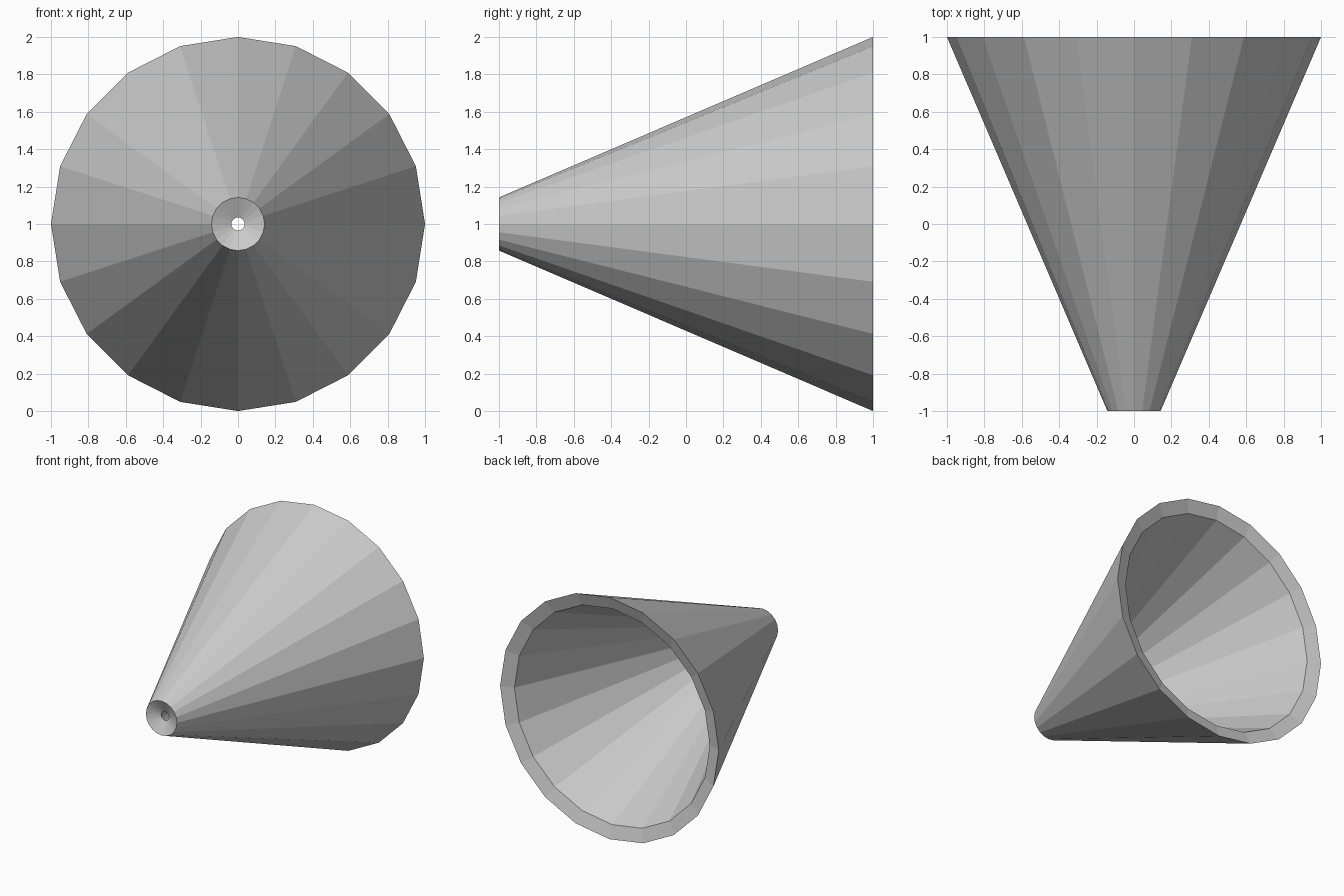
import bpy, bmesh
from math import sin, cos, tau

if "Cube" in bpy.data.objects:
    bpy.data.objects.remove(bpy.data.objects["Cube"])

SIDES = 20
# closed wall profile as (radius, y): outer wide rim, inner wide rim, inner bore, outer tip
PROFILE = [(1.0, 1.0), (0.893, 0.965), (0.035, -0.952), (0.142, -1.0)]

# hollow horn: the wall profile swept in flat facets around the y axis
bm = bmesh.new()
rings = [[bm.verts.new((r * sin(tau * i / SIDES), y, 1 + r * cos(tau * i / SIDES)))
          for i in range(SIDES)] for r, y in PROFILE]
for a, b in zip(rings, rings[1:] + rings[:1]):
    for i in range(SIDES):
        j = (i + 1) % SIDES
        bm.faces.new((a[i], a[j], b[j], b[i]))
bmesh.ops.recalc_face_normals(bm, faces=bm.faces)

mesh = bpy.data.meshes.new("hollow_cone")
bm.to_mesh(mesh)
bm.free()
bpy.context.collection.objects.link(bpy.data.objects.new("hollow_cone", mesh))
